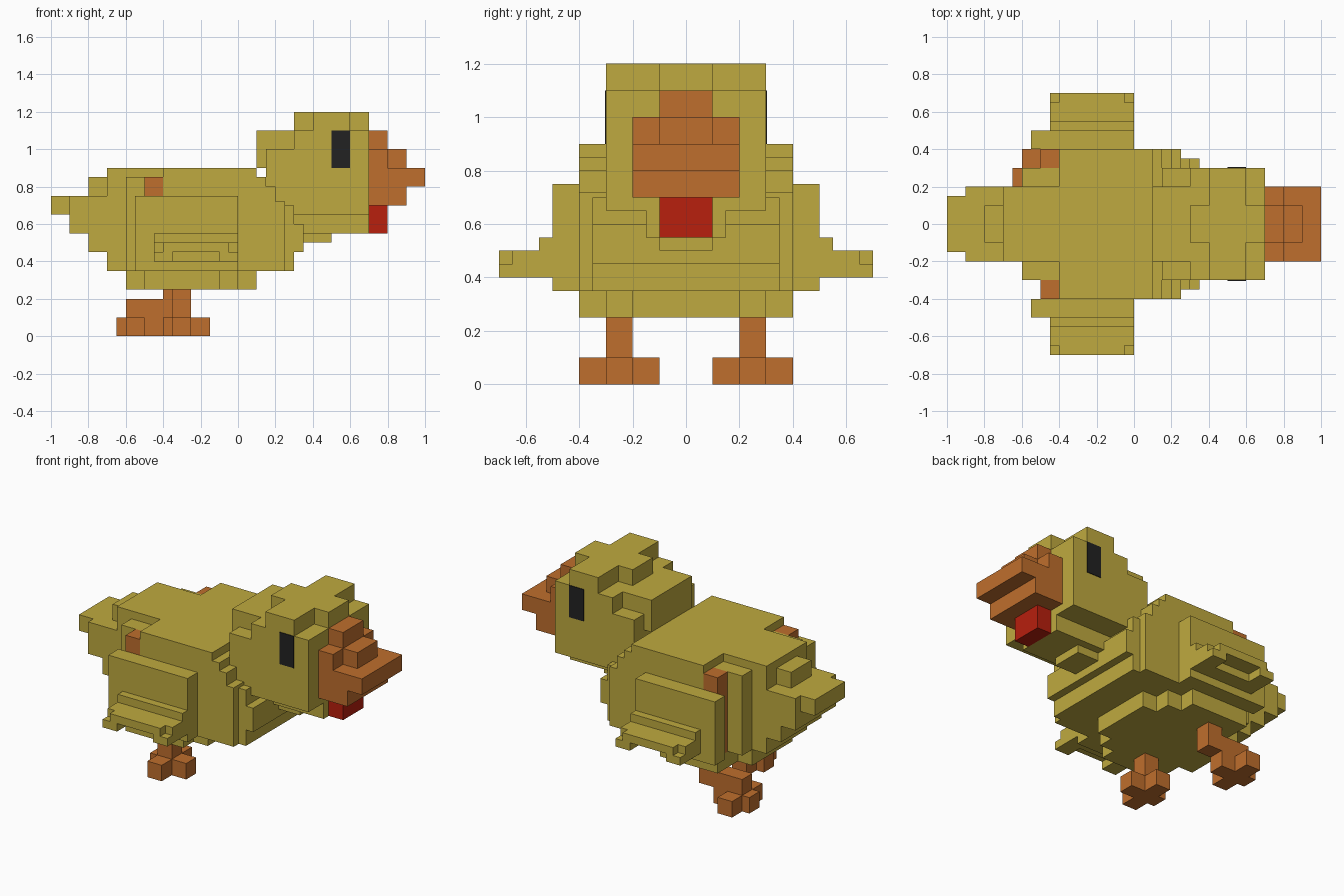
import bpy, bmesh

if "Cube" in bpy.data.objects:
    bpy.data.objects.remove(bpy.data.objects["Cube"])


def material(name, rgb):
    m = bpy.data.materials.new(name)
    m.use_nodes = True
    m.diffuse_color = (*rgb, 1)
    m.node_tree.nodes["Principled BSDF"].inputs["Base Color"].default_value = (*rgb, 1)
    return m


yellow = material("yellow feathers", (0.52, 0.40, 0.05))
orange = material("orange", (0.52, 0.156, 0.026))
red = material("red wattle", (0.48, 0.014, 0.004))
black = material("black eye", (0.016, 0.016, 0.016))


def part(name, mat, boxes, side=1):
    """Blocks given as (x0, x1, y0, y1, z0, z1); side -1 mirrors them across y."""
    bm = bmesh.new()
    for x0, x1, y0, y1, z0, z1 in boxes:
        y0, y1 = sorted((y0 * side, y1 * side))
        verts = bmesh.ops.create_cube(bm, size=1)["verts"]
        for v in verts:
            v.co.x = x1 if v.co.x > 0 else x0
            v.co.y = y1 if v.co.y > 0 else y0
            v.co.z = z1 if v.co.z > 0 else z0
    bmesh.ops.recalc_face_normals(bm, faces=bm.faces)
    mesh = bpy.data.meshes.new(name)
    bm.to_mesh(mesh)
    bm.free()
    mesh.materials.append(mat)
    ob = bpy.data.objects.new(name, mesh)
    bpy.context.collection.objects.link(ob)
    return ob


def mid(x0, x1, w, z0, z1):
    """Block centred on y = 0 with half width w."""
    return (x0, x1, -w, w, z0, z1)


# Torso, with a stepped chest
part("body", yellow, [
    mid(-0.4, 0.1, 0.4, 0.35, 0.9),
    mid(0.1, 0.15, 0.4, 0.35, 0.85),
    mid(0.15, 0.2, 0.4, 0.35, 0.8),
    mid(0.2, 0.25, 0.4, 0.35, 0.72),
    mid(0.25, 0.3, 0.35, 0.35, 0.7),
    mid(0.3, 0.35, 0.35, 0.45, 0.6),
    mid(-0.6, -0.4, 0.3, 0.35, 0.85),
    mid(-0.7, -0.4, 0.2, 0.35, 0.9),
])

# Underside, narrowing at both ends
part("belly", yellow, [
    mid(-0.5, -0.1, 0.4, 0.25, 0.35),
    mid(-0.5, 0.0, 0.3, 0.25, 0.35),
    mid(-0.6, 0.1, 0.2, 0.25, 0.35),
])

# Tail steps
part("tail", yellow, [
    mid(-0.8, -0.7, 0.1, 0.75, 0.85),
    mid(-0.8, -0.7, 0.2, 0.45, 0.75),
    mid(-0.9, -0.8, 0.2, 0.55, 0.75),
    mid(-1.0, -0.9, 0.15, 0.65, 0.75),
])

# Head, crown, nape and throat
part("head", yellow, [
    mid(0.3, 0.7, 0.3, 0.65, 1.1),
    mid(0.4, 0.6, 0.3, 1.1, 1.2),
    mid(0.3, 0.7, 0.1, 1.1, 1.2),
    mid(0.15, 0.3, 0.3, 0.65, 1.0),
    mid(0.1, 0.3, 0.2, 0.9, 1.1),
])
part("throat", yellow, [
    mid(0.3, 0.7, 0.15, 0.55, 0.65),
    mid(0.3, 0.5, 0.1, 0.5, 0.65),
])

# Beak and wattle
part("beak", orange, [
    mid(0.7, 0.8, 0.1, 1.0, 1.1),
    mid(0.7, 0.8, 0.2, 0.7, 1.0),
    mid(0.8, 0.9, 0.1, 0.9, 1.0),
    mid(0.8, 1.0, 0.2, 0.8, 0.9),
    mid(0.8, 0.9, 0.2, 0.7, 0.8),
])
part("wattle", red, [mid(0.7, 0.8, 0.1, 0.55, 0.7)])

# Parts found on both sides
for label, side in (("left", 1), ("right", -1)):
    part(label + "_eye", black, [(0.5, 0.6, 0.298, 0.304, 0.9, 1.1)], side)
    part(label + "_flank", orange, [(-0.5, -0.4, 0.3, 0.4, 0.35, 0.85)], side)
    part(label + "_wing", yellow, [
        (-0.55, 0, 0.4, 0.5, 0.35, 0.75),
        (-0.45, 0, 0.5, 0.55, 0.4, 0.55),
        (-0.45, 0, 0.55, 0.65, 0.45, 0.5),
        (-0.4, -0.05, 0.65, 0.7, 0.45, 0.5),
        (-0.45, -0.35, 0.55, 0.7, 0.4, 0.45),
        (-0.1, 0, 0.55, 0.7, 0.4, 0.45),
        (-0.35, -0.1, 0.55, 0.6, 0.4, 0.45),
    ], side)
    # Foot: toe bar along x and a cross bar along y, the left one further back
    x = -0.6 if side > 0 else -0.35
    part(label + "_foot", orange, [
        (x - 0.05, x + 0.2, 0.2, 0.3, 0, 0.1),
        (x, x + 0.1, 0.1, 0.4, 0, 0.1),
    ], side)

# Bent left leg and straight right leg
part("left_leg", orange, [
    (-0.6, -0.3, 0.2, 0.3, 0.1, 0.2),
    (-0.4, -0.3, 0.2, 0.3, 0.2, 0.25),
])
part("right_leg", orange, [(-0.35, -0.25, 0.2, 0.3, 0.1, 0.25)], -1)
